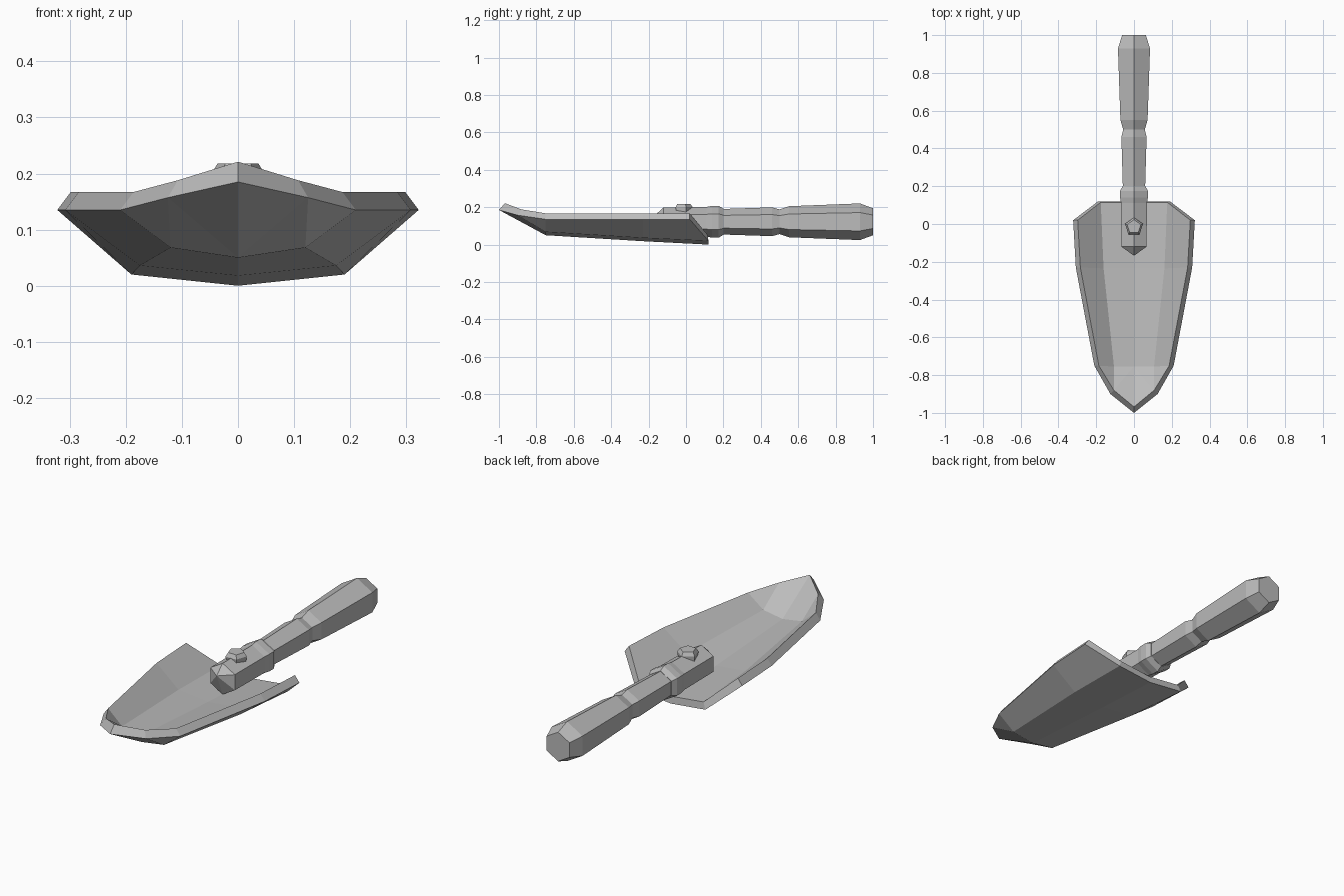
import bpy, bmesh
from math import sin, cos, pi

cube = bpy.data.objects.get("Cube")
if cube:
    bpy.data.objects.remove(cube, do_unlink=True)

GREY = (0.5, 0.5, 0.5, 1)
steel = bpy.data.materials.new("plain grey")
steel.use_nodes = True
steel.diffuse_color = GREY
steel.node_tree.nodes["Principled BSDF"].inputs["Base Color"].default_value = GREY


def finish(bm, name):
    bmesh.ops.recalc_face_normals(bm, faces=bm.faces[:])
    mesh = bpy.data.meshes.new(name)
    bm.to_mesh(mesh)
    bm.free()
    mesh.materials.append(steel)
    obj = bpy.data.objects.new(name, mesh)
    bpy.context.collection.objects.link(obj)
    return obj


def loft(name, rings, tip=None):
    """Skin a list of rings; an optional tip closes the last one to a point."""
    bm = bmesh.new()
    rows = [[bm.verts.new(p) for p in ring] for ring in rings]
    n = len(rows[0])
    for a, b in zip(rows, rows[1:]):
        for i in range(n):
            j = (i + 1) % n
            bm.faces.new((a[i], a[j], b[j], b[i]))
    bm.faces.new(rows[0])
    if tip:
        point = bm.verts.new(tip)
        for i in range(n):
            bm.faces.new((rows[-1][i], rows[-1][(i + 1) % n], point))
    else:
        bm.faces.new(rows[-1])
    return finish(bm, name)


def hexagon(y, r, z=0.122):
    return [(r * sin(k * pi / 3), y, z + r * cos(k * pi / 3)) for k in range(6)]


# Blade: half shell of centre, side and rim points, mirrored across x
under = [
    [(0, 0.12, 0), (0.19, 0.12, 0.02), (0.322, 0.02, 0.135)],
    [(0, -0.23, 0.018), (0.175, -0.23, 0.036), (0.308, -0.23, 0.135)],
    [(0, -0.75, 0.05), (0.12, -0.75, 0.068), (0.21, -0.75, 0.135)],
]
under_nose, under_tip = (0.125, -0.9, 0.157), (0, -1, 0.185)
offsets = [(0, -0.005, 0.034), (-0.014, -0.005, 0.033), (-0.024, 0, 0.032)]
bm = bmesh.new()


def shell(rows, nose, tip):
    grid = [[bm.verts.new(p) for p in row] for row in rows]
    nose, tip = bm.verts.new(nose), bm.verts.new(tip)
    for a, b in zip(grid, grid[1:]):
        for i in range(2):
            bm.faces.new((a[i], a[i + 1], b[i + 1], b[i]))
    centre, side, rim = grid[-1]
    bm.faces.new((side, rim, nose))
    bm.faces.new((centre, side, nose))
    bm.faces.new((centre, nose, tip))
    return grid[0] + [row[2] for row in grid[1:]] + [nose, tip]


upper = [[tuple(a + b for a, b in zip(p, o)) for p, o in zip(row, offsets)]
         for row in under]
outer = shell(under, under_nose, under_tip)
inner = shell(upper, (0.107, -0.88, 0.188), (0, -0.968, 0.221))
for i in range(len(outer) - 1):
    bm.faces.new((outer[i], outer[i + 1], inner[i + 1], inner[i]))
blade = finish(bm, "blade")
mirror = blade.modifiers.new("mirror", 'MIRROR')
mirror.use_clip = True

# Handle: six-sided grip with a waist and a narrower neck
grip = [(1, 0.072), (0.93, 0.098), (0.55, 0.083), (0.5, 0.066),
        (0.46, 0.077), (0.19, 0.068)]
loft("handle", [hexagon(y, r) for y, r in grip])

# Socket: collar and sleeve ending in a blunt point over the blade
sleeve = [(0.2, 0.07), (0.175, 0.085), (0.14, 0.085), (0.11, 0.079), (-0.12, 0.077)]
loft("socket", [hexagon(y, r) for y, r in sleeve], tip=(0, -0.168, 0.155))

# Rivet: five-sided bevelled head
head = [(0.15, 0.044), (0.2, 0.05), (0.218, 0.038)]
loft("rivet", [[(r * sin(k * 2 * pi / 5), -0.015 + r * cos(k * 2 * pi / 5), z)
                for k in range(5)] for z, r in head])
